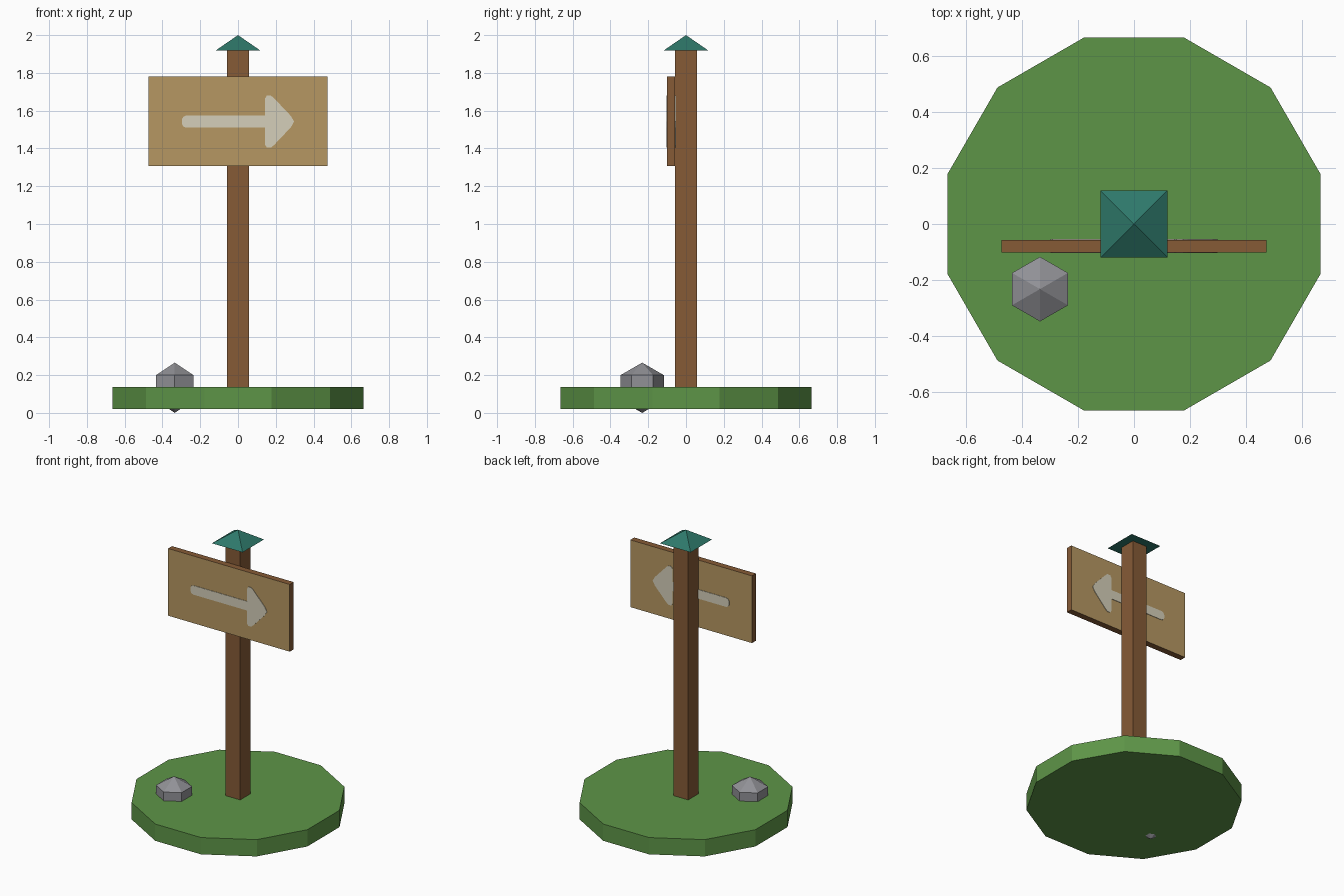
import bpy, bmesh, math
from mathutils import Matrix

cube = bpy.data.objects.get("Cube")
if cube:
    bpy.data.objects.remove(cube, do_unlink=True)


def material(name, r, g, b):
    """Flat material from display colour values, stored as linear."""
    color = [(c / 255) ** 2.2 for c in (r, g, b)] + [1]
    mat = bpy.data.materials.new(name)
    mat.use_nodes = True
    mat.diffuse_color = color
    node = next(n for n in mat.node_tree.nodes if n.type == 'BSDF_PRINCIPLED')
    node.inputs["Base Color"].default_value = color
    node.inputs["Roughness"].default_value = 0.9
    return mat


grass = material("grass green", 94, 148, 73)
wood = material("brown wood", 133, 91, 57)
panel = material("tan panel", 181, 150, 98)
paint = material("pale paint", 212, 206, 184)
teal = material("teal roof", 50, 120, 106)
stone = material("grey stone", 144, 144, 149)


def add_object(name, bm, *mats):
    mesh = bpy.data.meshes.new(name)
    bmesh.ops.recalc_face_normals(bm, faces=bm.faces)
    bm.to_mesh(mesh)
    bm.free()
    for mat in mats:
        mesh.materials.append(mat)
    obj = bpy.data.objects.new(name, mesh)
    bpy.context.collection.objects.link(obj)
    return obj


def cone(name, sides, r1, r2, z1, z2, turn, mat):
    bm = bmesh.new()
    place = Matrix.Translation((0, 0, (z1 + z2) / 2)) @ Matrix.Rotation(turn, 4, 'Z')
    bmesh.ops.create_cone(bm, cap_ends=True, segments=sides, radius1=r1,
                          radius2=r2, depth=z2 - z1, matrix=place)
    return add_object(name, bm, mat)


def box(name, x, y, z, *mats):
    bm = bmesh.new()
    size = [b - a for a, b in (x, y, z)]
    mid = [(a + b) / 2 for a, b in (x, y, z)]
    bmesh.ops.create_cube(bm, size=1, matrix=Matrix.Translation(mid) @ Matrix.Diagonal((*size, 1)))
    return add_object(name, bm, *mats)


# Ground disc: twelve sides, with flat sides facing the axes
cone("grass_base", 12, 0.688, 0.688, 0.02, 0.138, math.radians(15), grass)

# Post and pyramid cap
box("post", (-0.057, 0.057), (-0.057, 0.057), (0.13, 1.92), wood)
cone("roof_cap", 4, 0.119 * math.sqrt(2), 0, 1.918, 2.0, math.radians(45), teal)

# Board: brown edges, tan front and back
BACK, FRONT = -0.057, -0.101
board = box("sign_board", (-0.473, 0.473), (FRONT, BACK), (1.308, 1.78), wood, panel)
for poly in board.data.polygons:
    poly.material_index = int(abs(poly.normal.y) > 0.5)

# Painted arrow outline, upper half from tail to tip, mirrored below
MID = 1.542
upper = [(-0.297, 0.012), (-0.29, 0.025), (-0.275, 0.032), (0.143, 0.032),
         (0.143, 0.122), (0.152, 0.137), (0.175, 0.137), (0.19, 0.125),
         (0.28, 0.03), (0.297, 0)]
outline = upper + [(x, -z) for x, z in reversed(upper[:-1])]


def arrow(name, y, thickness):
    bm = bmesh.new()
    face = bm.faces.new([bm.verts.new((x, y, MID + z)) for x, z in outline])
    grown = bmesh.ops.extrude_face_region(bm, geom=[face])["geom"]
    moved = [v for v in grown if isinstance(v, bmesh.types.BMVert)]
    bmesh.ops.translate(bm, verts=moved, vec=(0, thickness, 0))
    return add_object(name, bm, paint)


arrow("front_arrow", FRONT, -0.003)
arrow("back_arrow", BACK, 0.003)

# Stone: faceted six-sided ball sunk through the base
bm = bmesh.new()
bmesh.ops.create_uvsphere(bm, u_segments=6, v_segments=3, radius=0.133,
                          matrix=Matrix.Translation((-0.335, -0.232, 0.133)))
add_object("rock", bm, stone)
